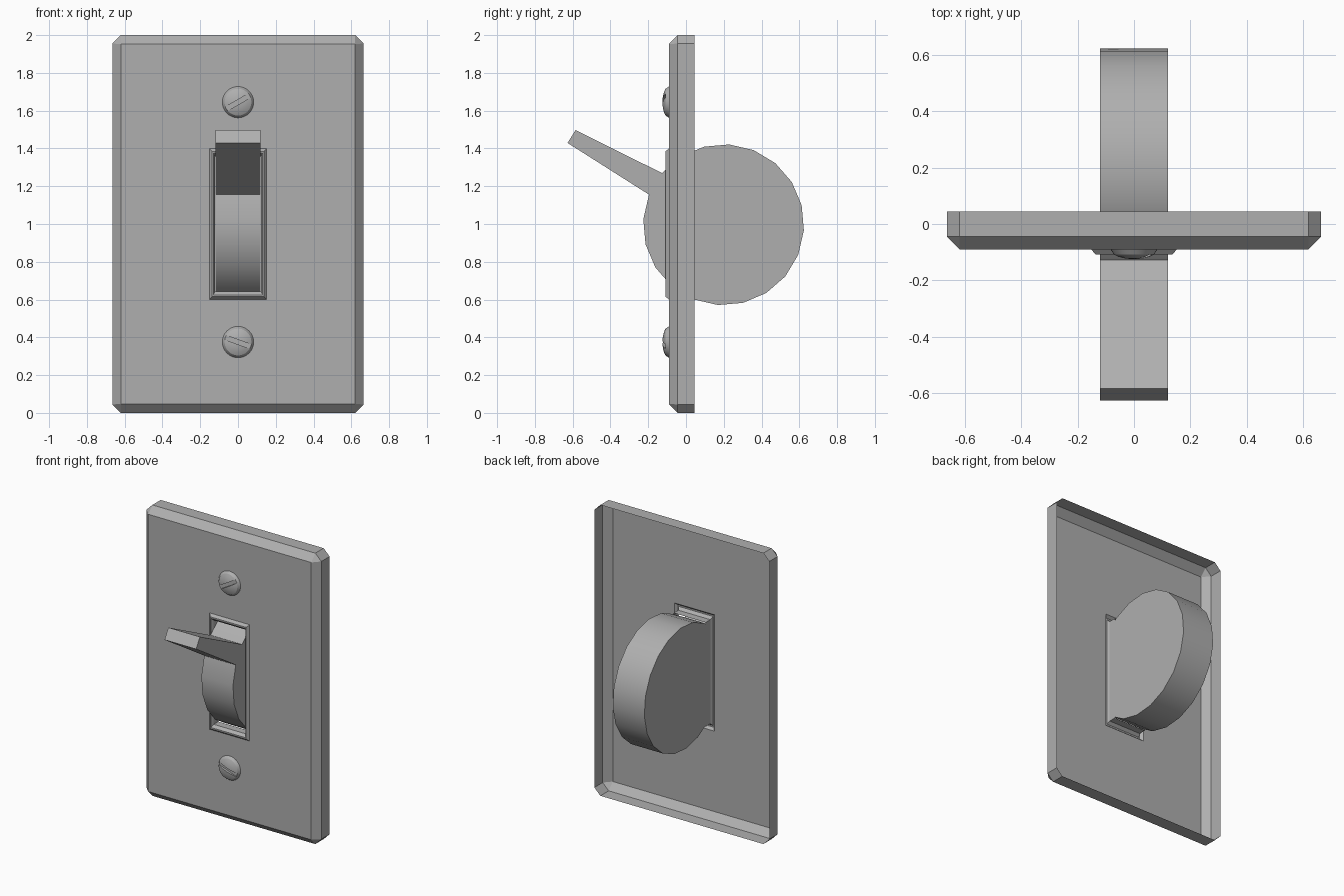
import bpy, bmesh
from math import sin, cos, pi, radians
from mathutils import Matrix

cube = bpy.data.objects.get("Cube")
if cube:
    bpy.data.objects.remove(cube, do_unlink=True)

SHADE = (0.43, 0.43, 0.43, 1)
grey = bpy.data.materials.new("mid_grey")
grey.use_nodes = True
grey.diffuse_color = SHADE
grey.node_tree.nodes["Principled BSDF"].inputs["Base Color"].default_value = SHADE


def finish(bm, name):
    mesh = bpy.data.meshes.new(name)
    bm.to_mesh(mesh)
    bm.free()
    mesh.materials.append(grey)
    obj = bpy.data.objects.new(name, mesh)
    bpy.context.collection.objects.link(obj)
    return obj


def smooth(obj, angle):
    bpy.ops.object.select_all(action="DESELECT")
    obj.select_set(True)
    bpy.context.view_layer.objects.active = obj
    bpy.ops.object.shade_smooth_by_angle(angle=radians(angle))


def bridge(bm, a, b):
    """Quads between two closed loops of equal length."""
    n = len(a)
    for i in range(n):
        j = (i + 1) % n
        bm.faces.new((a[i], a[j], b[j], b[i]))


def rect(bm, w, h, y):
    """Rectangular loop around the plate centre."""
    return [bm.verts.new((sx * w, y, 1 + sz * h))
            for sx, sz in ((1, 1), (-1, 1), (-1, -1), (1, -1))]


def octagon(bm, w, h, c, y):
    """Rectangle with cut corners, two vertices per corner."""
    corners = ((w, h - c), (w - c, h), (c - w, h), (-w, h - c),
               (-w, c - h), (c - w, -h), (w - c, -h), (w, c - h))
    return [bm.verts.new((x, y, 1 + z)) for x, z in corners]


# Wall plate: open-backed shell with chamfered edges and a raised slot rim
FRONT = -0.09
bm = bmesh.new()
face = rect(bm, 0.62, 0.953, FRONT)
mid = octagon(bm, 0.665, 1.0, 0.045, -0.045)
back = octagon(bm, 0.665, 1.0, 0.045, 0.045)
bridge(bm, mid, back)
for i in range(4):
    j = (i + 1) % 4
    bm.faces.new((face[i], mid[2 * i], mid[2 * i + 1]))
    bm.faces.new((face[i], mid[2 * i + 1], mid[2 * j], face[j]))
loops = [face, rect(bm, 0.152, 0.4, FRONT), rect(bm, 0.137, 0.385, -0.108),
         rect(bm, 0.131, 0.375, -0.108), rect(bm, 0.122, 0.358, -0.09),
         rect(bm, 0.122, 0.358, -0.04)]
for a, b in zip(loops, loops[1:]):
    bridge(bm, a, b)
bmesh.ops.recalc_face_normals(bm, faces=bm.faces)
if min(bm.faces, key=lambda f: f.calc_center_median().z).normal.z > 0:
    bmesh.ops.reverse_faces(bm, faces=bm.faces)
finish(bm, "wall_plate")

# Toggle: round rocker body with a tapered lever drawn out of one rim facet
SIDES, RADIUS = 20, 0.426
outline = []
for k in range(SIDES):
    a = radians(140 + 360 * k / SIDES)
    outline.append((0.199 + RADIUS * cos(a), 0.996 + RADIUS * sin(a)))
    if k == 0:
        outline += [(-0.585, 1.497), (-0.627, 1.429)]
bm = bmesh.new()
sides = [[bm.verts.new((x, y, z)) for y, z in outline] for x in (-0.12, 0.12)]
bridge(bm, *sides)
for s in sides:
    bm.faces.new(s)
bmesh.ops.recalc_face_normals(bm, faces=bm.faces)
smooth(finish(bm, "toggle_switch"), 30)


# Screws: domed heads with a bevelled rim and a straight slot cut across
def screw(name, z, tilt):
    place = Matrix.Translation((0, FRONT - 0.0005, z)) @ Matrix.Rotation(pi / 2, 4, "X")
    bm = bmesh.new()
    profile = ((0.083, 0), (0.071, 0.018), (0.054, 0.026), (0.03, 0.032))
    rings = [[bm.verts.new((r * cos(2 * pi * k / 32), r * sin(2 * pi * k / 32), h))
              for k in range(32)] for r, h in profile]
    for a, b in zip(rings, rings[1:]):
        bridge(bm, a, b)
    bm.faces.new(rings[0])
    tip = bm.verts.new((0, 0, 0.035))
    for k in range(32):
        bm.faces.new((rings[-1][k], rings[-1][(k + 1) % 32], tip))
    bmesh.ops.recalc_face_normals(bm, faces=bm.faces)
    bm.transform(place)
    head = finish(bm, name)

    bm = bmesh.new()
    bmesh.ops.create_cube(bm, size=1)
    bm.transform(place @ Matrix.Rotation(radians(tilt), 4, "Z")
                 @ Matrix.Translation((0, 0, 0.035)) @ Matrix.Diagonal((0.3, 0.024, 0.036, 1)))
    cutter = finish(bm, name + "_slot_cutter")
    cutter.hide_render = True

    bpy.context.view_layer.objects.active = head
    cut = head.modifiers.new("slot", "BOOLEAN")
    cut.operation, cut.solver, cut.object = "DIFFERENCE", "EXACT", cutter
    bpy.ops.object.modifier_apply(modifier=cut.name)
    bpy.data.objects.remove(cutter, do_unlink=True)
    smooth(head, 22)


screw("upper_screw", 1.645, 30)
screw("lower_screw", 0.375, -20)
